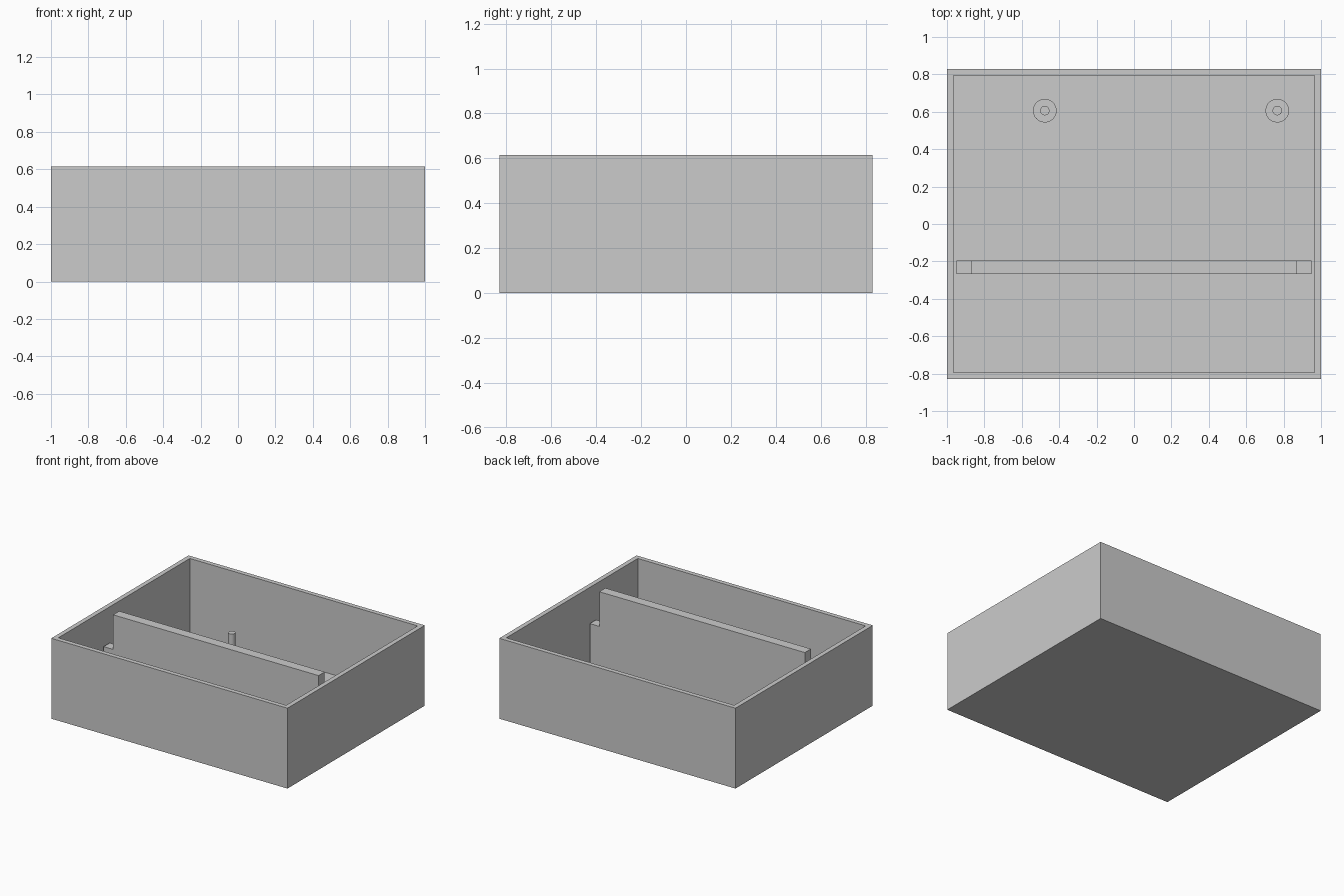
import bpy, bmesh, math

cube = bpy.data.objects.get("Cube")
if cube:
    bpy.data.objects.remove(cube, do_unlink=True)

grey = bpy.data.materials.new("light_grey")
grey.use_nodes = True
colour = (0.6, 0.6, 0.6, 1)
grey.diffuse_color = colour
grey.node_tree.nodes["Principled BSDF"].inputs["Base Color"].default_value = colour

WIDTH, DEPTH, HEIGHT = 2.0, 1.66, 0.615
WALL = 0.05
FLOOR = 0.05


def finish(bm, name):
    bmesh.ops.recalc_face_normals(bm, faces=bm.faces)
    mesh = bpy.data.meshes.new(name)
    bm.to_mesh(mesh)
    bm.free()
    mesh.materials.append(grey)
    obj = bpy.data.objects.new(name, mesh)
    bpy.context.collection.objects.link(obj)
    return obj


def extrude_profile(name, points, offset):
    """Extrude a closed outline along the offset vector."""
    bm = bmesh.new()
    face = bm.faces.new([bm.verts.new(p) for p in points])
    result = bmesh.ops.extrude_face_region(bm, geom=[face], use_keep_orig=True)
    verts = [v for v in result["geom"] if isinstance(v, bmesh.types.BMVert)]
    bmesh.ops.translate(bm, verts=verts, vec=offset)
    return finish(bm, name)


# Open tray: a block whose top is inset and sunk to the floor
bm = bmesh.new()
bmesh.ops.create_cube(bm, size=1)
bmesh.ops.scale(bm, verts=bm.verts, vec=(WIDTH, DEPTH, HEIGHT))
bmesh.ops.translate(bm, verts=bm.verts, vec=(0, 0, HEIGHT / 2))
top = max(bm.faces, key=lambda f: f.calc_center_median().z)
bmesh.ops.inset_region(bm, faces=[top], thickness=WALL)
sunk = bmesh.ops.extrude_discrete_faces(bm, faces=[top])["faces"][0]
bmesh.ops.translate(bm, verts=sunk.verts, vec=(0, 0, FLOOR - HEIGHT))
finish(bm, "tray")

# Cross divider with a lowered shoulder at each end
half = [(0.95, FLOOR), (0.95, 0.35), (0.87, 0.35), (0.87, HEIGHT)]
outline = half + [(-x, z) for x, z in reversed(half)]
extrude_profile("divider", [(x, -0.268, z) for x, z in outline], (0, 0.074, 0))


# Stepped mounting posts: wide foot with a thin pin
def cylinder(name, x, y, radius, bottom, top):
    bpy.ops.mesh.primitive_cylinder_add(
        vertices=48, radius=radius, depth=top - bottom,
        location=(x, y, (bottom + top) / 2))
    obj = bpy.context.object
    obj.name = name
    obj.data.materials.append(grey)
    bpy.ops.object.shade_smooth_by_angle(angle=math.radians(30))


for side, x in (("right", -0.477), ("left", 0.766)):
    cylinder(side + "_post_foot", x, 0.606, 0.063, FLOOR, 0.1)
    cylinder(side + "_post_pin", x, 0.606, 0.025, 0.1, 0.25)
